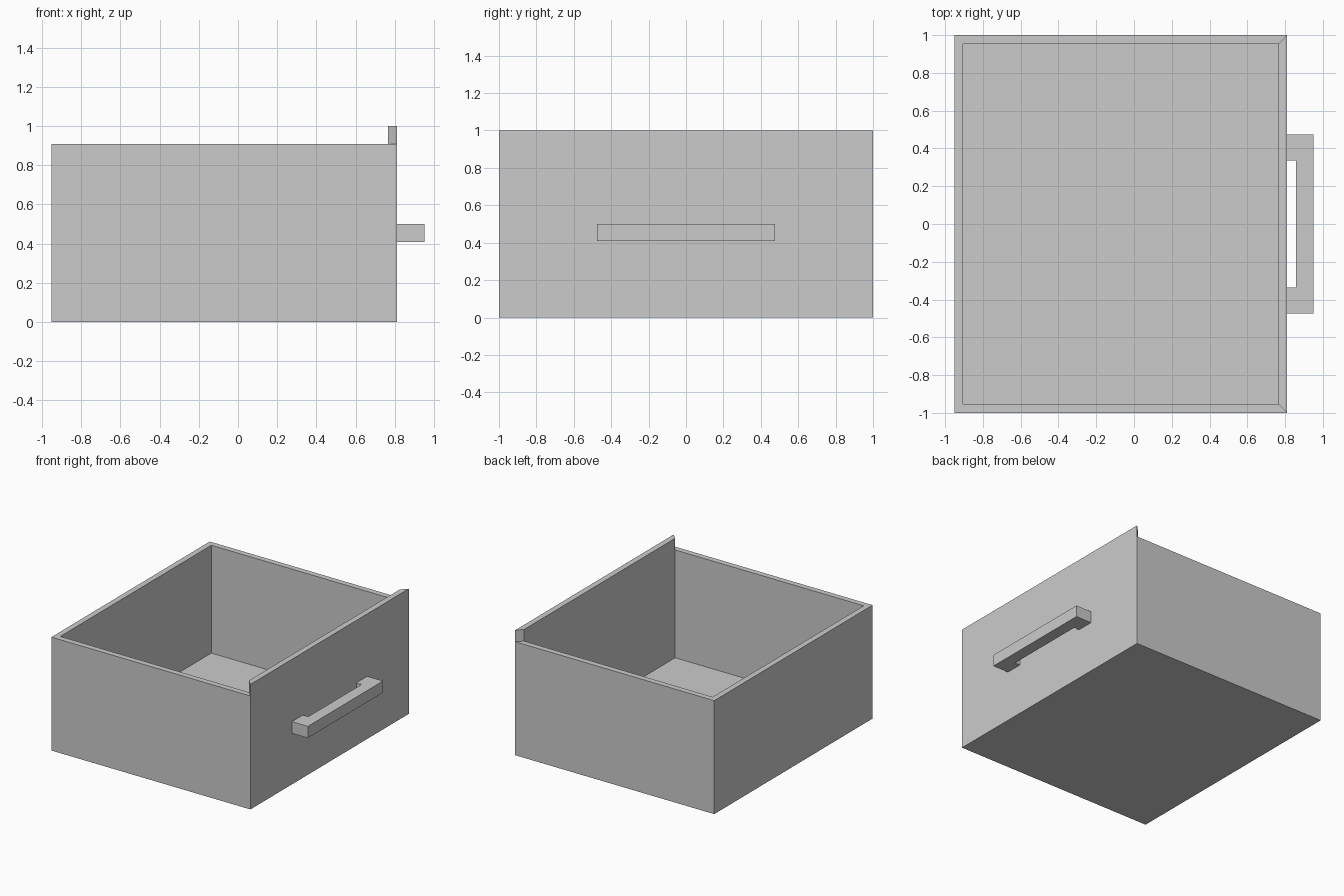
import bpy, bmesh
from mathutils import Vector

if "Cube" in bpy.data.objects:
    bpy.data.objects.remove(bpy.data.objects["Cube"])

X0, X1, Y, WALL = -0.95, 0.81, 1.0, 0.046
SIDE_H, FRONT_H, FLOOR = 0.907, 1.0, 0.045


def finish(name, bm):
    bmesh.ops.recalc_face_normals(bm, faces=bm.faces[:])
    mesh = bpy.data.meshes.new(name)
    bm.to_mesh(mesh)
    bm.free()
    obj = bpy.data.objects.new(name, mesh)
    bpy.context.collection.objects.link(obj)
    return obj


def raise_face(bm, face, dz):
    # extrude one face straight up or down
    new = bmesh.ops.extrude_face_region(bm, geom=[face])["geom"]
    verts = [g for g in new if isinstance(g, bmesh.types.BMVert)]
    bmesh.ops.translate(bm, verts=verts, vec=(0, 0, dz))
    if face.is_valid:
        bmesh.ops.delete(bm, geom=[face], context="FACES_ONLY")


# Drawer box: solid block, rim inset, hollow pushed down, mitred front raised
bm = bmesh.new()
bmesh.ops.create_cube(bm, size=1)
bmesh.ops.scale(bm, verts=bm.verts[:], vec=(X1 - X0, 2 * Y, SIDE_H))
bmesh.ops.translate(bm, verts=bm.verts[:], vec=((X0 + X1) / 2, 0, SIDE_H / 2))
bm.normal_update()
top = max(bm.faces, key=lambda f: f.calc_center_median().z)
rim = bmesh.ops.inset_region(bm, faces=[top], thickness=WALL, use_even_offset=True)["faces"]
front = max(rim, key=lambda f: f.calc_center_median().x)
raise_face(bm, top, FLOOR - SIDE_H)
raise_face(bm, front, FRONT_H - SIDE_H)
finish("drawer_box", bm)

# Pull handle: bracket profile extruded upward
half = [(X1, 0.475), (0.95, 0.475)]
inner = [(X1, 0.337), (0.857, 0.337)]
profile = half + [(x, -y) for x, y in reversed(half)]
profile += [(x, -y) for x, y in inner] + inner[::-1]
bm = bmesh.new()
base = bm.faces.new([bm.verts.new((x, y, 0.408)) for x, y in profile])
new = bmesh.ops.extrude_face_region(bm, geom=[base])["geom"]
bmesh.ops.translate(bm, vec=Vector((0, 0, 0.093)),
                    verts=[g for g in new if isinstance(g, bmesh.types.BMVert)])
finish("pull_handle", bm)
